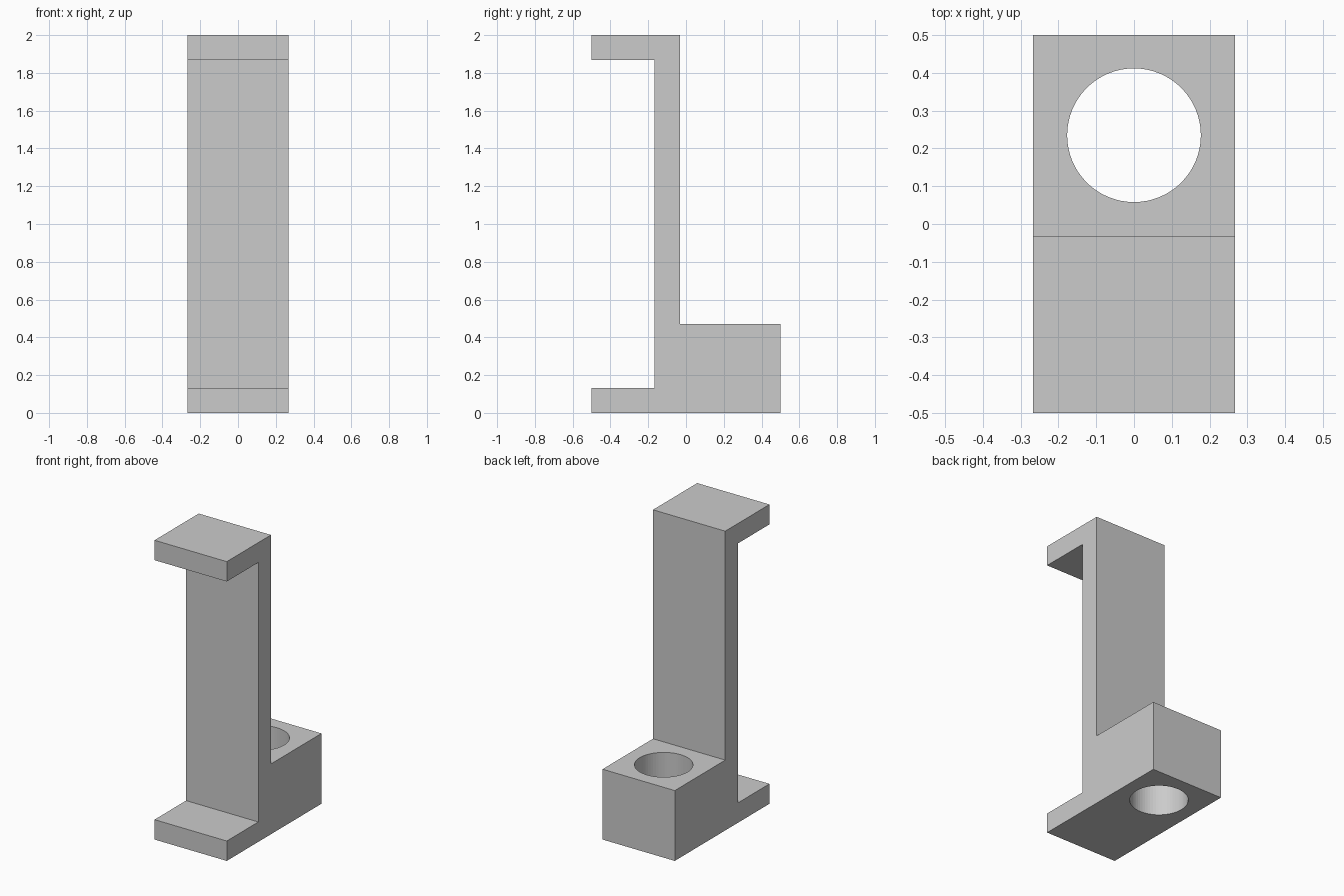
import bpy, bmesh

if "Cube" in bpy.data.objects:
    bpy.data.objects.remove(bpy.data.objects["Cube"])

HALF_WIDTH = 0.267

# Side profile (y, z): clip arms, upright and mounting block
profile = [(-0.5, 0), (0.5, 0), (0.5, 0.47), (-0.033, 0.47), (-0.033, 2),
           (-0.5, 2), (-0.5, 1.867), (-0.167, 1.867), (-0.167, 0.133), (-0.5, 0.133)]

# Bracket body: extrude the profile across x
bm = bmesh.new()
face = bm.faces.new([bm.verts.new((-HALF_WIDTH, y, z)) for y, z in profile])
ext = bmesh.ops.extrude_face_region(bm, geom=[face])
verts = [g for g in ext["geom"] if isinstance(g, bmesh.types.BMVert)]
bmesh.ops.translate(bm, verts=verts, vec=(2 * HALF_WIDTH, 0, 0))
bmesh.ops.recalc_face_normals(bm, faces=bm.faces[:])
mesh = bpy.data.meshes.new("bracket")
bm.to_mesh(mesh)
bm.free()
bracket = bpy.data.objects.new("bracket", mesh)
bpy.context.collection.objects.link(bracket)

# Round vertical hole through the mounting block
bpy.ops.mesh.primitive_cylinder_add(vertices=64, radius=0.177, depth=1,
                                    location=(0, 0.235, 0.25))
cutter = bpy.context.object
cutter.name = "hole_cutter"
cutter.hide_render = True
hole = bracket.modifiers.new("hole", 'BOOLEAN')
hole.operation = 'DIFFERENCE'
hole.solver = 'EXACT'
hole.object = cutter

# Apply the cut and remove the helper
bpy.ops.object.select_all(action='DESELECT')
bracket.select_set(True)
bpy.context.view_layer.objects.active = bracket
bpy.ops.object.modifier_apply(modifier=hole.name)
bpy.data.objects.remove(cutter, do_unlink=True)
